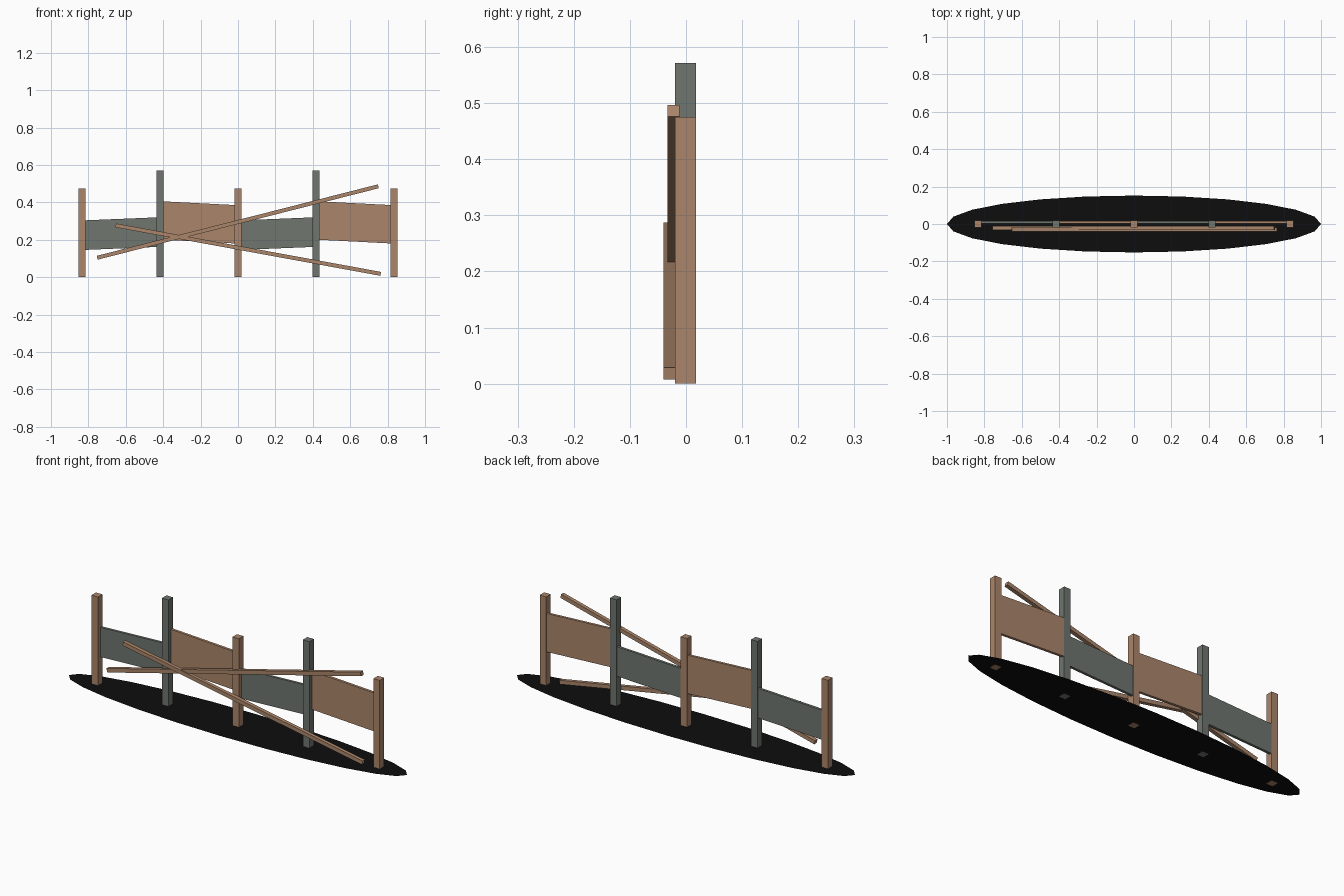
import bpy
import bmesh
from math import atan2, hypot
from mathutils import Matrix, Vector

cube = bpy.data.objects.get("Cube")
if cube:
    bpy.data.objects.remove(cube, do_unlink=True)


def material(name, rgb):
    mat = bpy.data.materials.new(name)
    mat.use_nodes = True
    mat.diffuse_color = (*rgb, 1)
    bsdf = next(n for n in mat.node_tree.nodes if n.type == 'BSDF_PRINCIPLED')
    bsdf.inputs["Base Color"].default_value = (*rgb, 1)
    bsdf.inputs["Roughness"].default_value = 0.9
    return mat


wood = material("warm_wood", (0.41, 0.24, 0.147))
grey = material("weathered_grey", (0.16, 0.18, 0.16))
black = material("shadow_black", (0.004, 0.004, 0.004))


def finish(name, bm, mat):
    mesh = bpy.data.meshes.new(name)
    bm.to_mesh(mesh)
    bm.free()
    mesh.materials.append(mat)
    obj = bpy.data.objects.new(name, mesh)
    bpy.context.collection.objects.link(obj)
    return obj


def board(name, start, end, y, depth, height, mat):
    """Box running between two (x, z) points, tilted in the fence plane."""
    dx, dz = end[0] - start[0], end[1] - start[1]
    bm = bmesh.new()
    bmesh.ops.create_cube(bm, size=1)
    bmesh.ops.scale(bm, vec=(hypot(dx, dz), depth, height), verts=bm.verts)
    obj = finish(name, bm, mat)
    centre = Vector(((start[0] + end[0]) / 2, y, (start[1] + end[1]) / 2))
    obj.matrix_world = Matrix.Translation(centre) @ Matrix.Rotation(-atan2(dz, dx), 4, 'Y')
    return obj


# Flat oval ground patch
bm = bmesh.new()
bmesh.ops.create_circle(bm, cap_ends=True, segments=24, radius=1)
bmesh.ops.scale(bm, vec=(1, 0.152, 1), verts=bm.verts)
bmesh.ops.translate(bm, vec=(0, 0, 0.001), verts=bm.verts)
finish("ground_patch", bm, black)

# Posts, alternating short wood and tall grey
spacing = 0.417
for i in range(5):
    x = (i - 2) * spacing
    tall = i % 2
    top = 0.571 if tall else 0.475
    board(f"post_{i + 1}", (x, 0), (x, top), -0.001, 0.038, 0.038,
          grey if tall else wood)

# Slightly tilted panels between the posts
for i in range(4):
    x = (i - 1.5) * spacing
    if i % 2:
        z, tilt, height, mat = 0.293, -0.01, 0.205, wood
    else:
        z, tilt, height, mat = 0.233, 0.008, 0.158, grey
    board(f"panel_{i + 1}", (x - 0.194, z - tilt), (x + 0.194, z + tilt),
          0.009, 0.014, height, mat)

# Two loose rails crossing the front
board("rising_rail", (-0.753, 0.104), (0.75, 0.486), -0.0225, 0.021, 0.021, wood)
board("falling_rail", (-0.654, 0.277), (0.763, 0.018), -0.03, 0.02, 0.021, wood)
